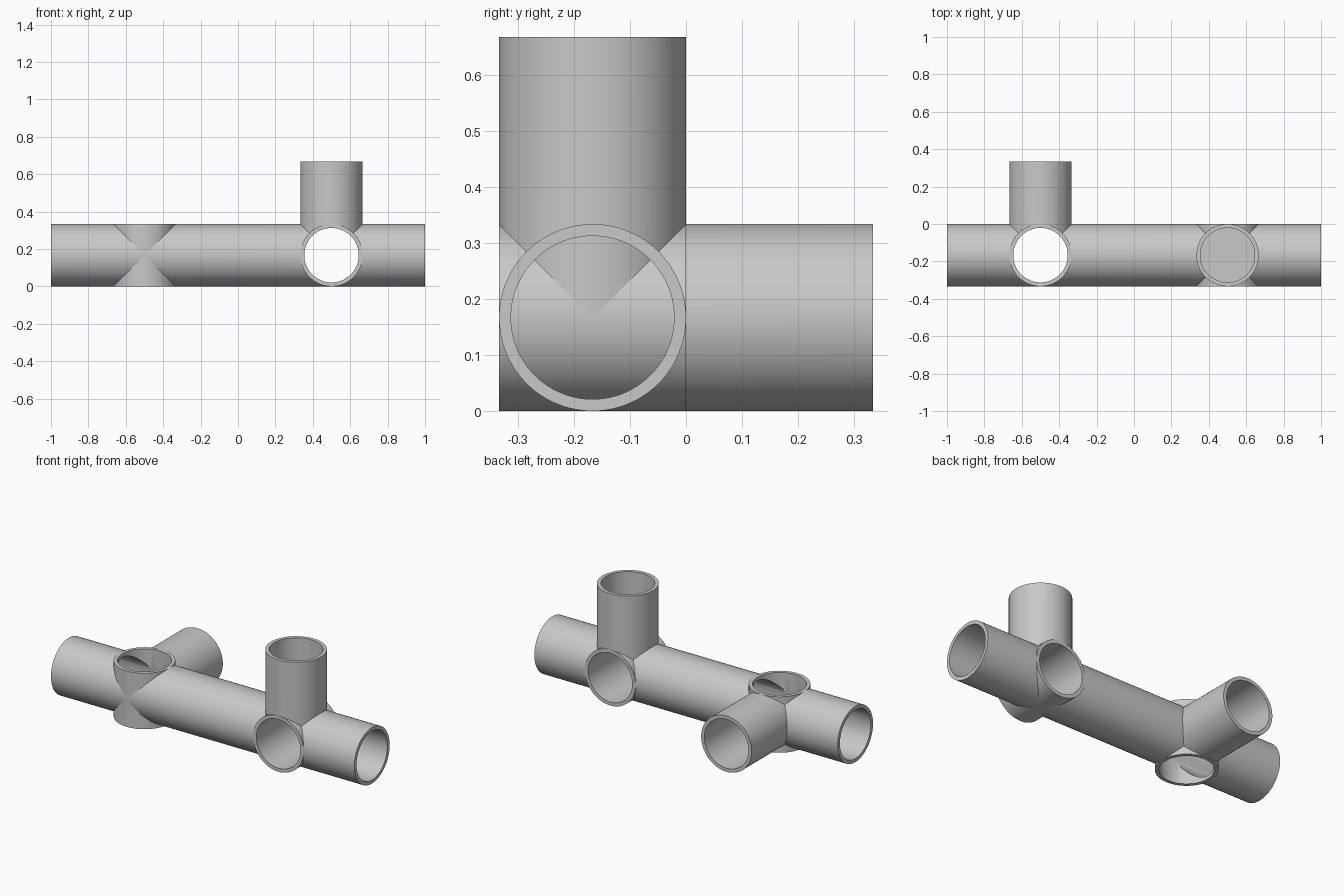
import bpy
from mathutils import Quaternion, Vector

if "Cube" in bpy.data.objects:
    bpy.data.objects.remove(bpy.data.objects["Cube"], do_unlink=True)

R, BORE = 1 / 6, 0.1455
CLEAR = BORE + 0.0006   # cutters slightly wider than the bores they open
SIDES = 96
CY, CZ = -R, R          # axis of the long pipe
XA, XB = 0.5, -0.5      # the two junctions

grey = bpy.data.materials.new("pipe grey")
grey.use_nodes = True
colour = (0.58, 0.58, 0.58, 1)
grey.diffuse_color = colour
grey.node_tree.nodes["Principled BSDF"].inputs["Base Color"].default_value = colour


def rod(name, start, end, radius, spin=0.0):
    """Solid cylinder between two points."""
    a, b = Vector(start), Vector(end)
    bpy.ops.mesh.primitive_cylinder_add(vertices=SIDES, radius=radius,
                                        depth=(b - a).length, location=(a + b) / 2)
    ob = bpy.context.object
    ob.name = name
    turn = (b - a).to_track_quat('Z', 'Y') @ Quaternion((0, 0, 1), spin)
    ob.rotation_euler = turn.to_euler()
    bpy.ops.object.transform_apply(location=True, rotation=True, scale=True)
    ob.data.materials.append(grey)
    return ob


def drill(target, start, end, radius):
    """Cut a round hole between two points."""
    cutter = rod("cutter", start, end, radius, spin=0.011)
    mod = target.modifiers.new("hole", 'BOOLEAN')
    mod.operation, mod.solver, mod.object = 'DIFFERENCE', 'EXACT', cutter
    bpy.context.view_layer.objects.active = target
    bpy.ops.object.modifier_apply(modifier=mod.name)
    bpy.data.objects.remove(cutter, do_unlink=True)


def drill_long(target, radius):
    drill(target, (-1.1, CY, CZ), (1.1, CY, CZ), radius)


def drill_cross(target, radius):
    drill(target, (XA, -0.5, CZ), (XA, 0.2, CZ), radius)


def drill_stub(target, radius):
    drill(target, (XB, CY, -0.2), (XB, CY, 0.5), radius)


# Long pipe, opened where the two short tubes pass through
long_pipe = rod("long_pipe", (-1, CY, CZ), (1, CY, CZ), R)
drill_long(long_pipe, BORE)
drill_cross(long_pipe, CLEAR)
drill_stub(long_pipe, CLEAR)

# First junction: closed cross tube and blind upright tube
cross_tube = rod("cross_tube", (XA, -2 * R, CZ), (XA, 0, CZ), R)
drill_cross(cross_tube, BORE)
upright_tube = rod("upright_tube", (XA, CY, CZ + 0.003), (XA, CY, 4 * R), R)
drill(upright_tube, (XA, CY, 2 * R), (XA, CY, 0.8), BORE)
drill_cross(upright_tube, CLEAR)

# Second junction: vertical stub open to the long bore, and blind rear branch
vertical_stub = rod("vertical_stub", (XB, CY, 0), (XB, CY, 2 * R), R)
drill_stub(vertical_stub, BORE)
drill_long(vertical_stub, CLEAR)
rear_branch = rod("rear_branch", (XB, CY + 0.003, CZ), (XB, 2 * R, CZ), R)
drill(rear_branch, (XB, 0, CZ), (XB, 0.5, CZ), BORE)
drill_stub(rear_branch, CLEAR)
drill_long(rear_branch, CLEAR)

# Smooth walls with sharp rims
bpy.ops.object.select_all(action='DESELECT')
for part in (long_pipe, cross_tube, upright_tube, vertical_stub, rear_branch):
    part.select_set(True)
bpy.ops.object.shade_smooth_by_angle(angle=0.5)
